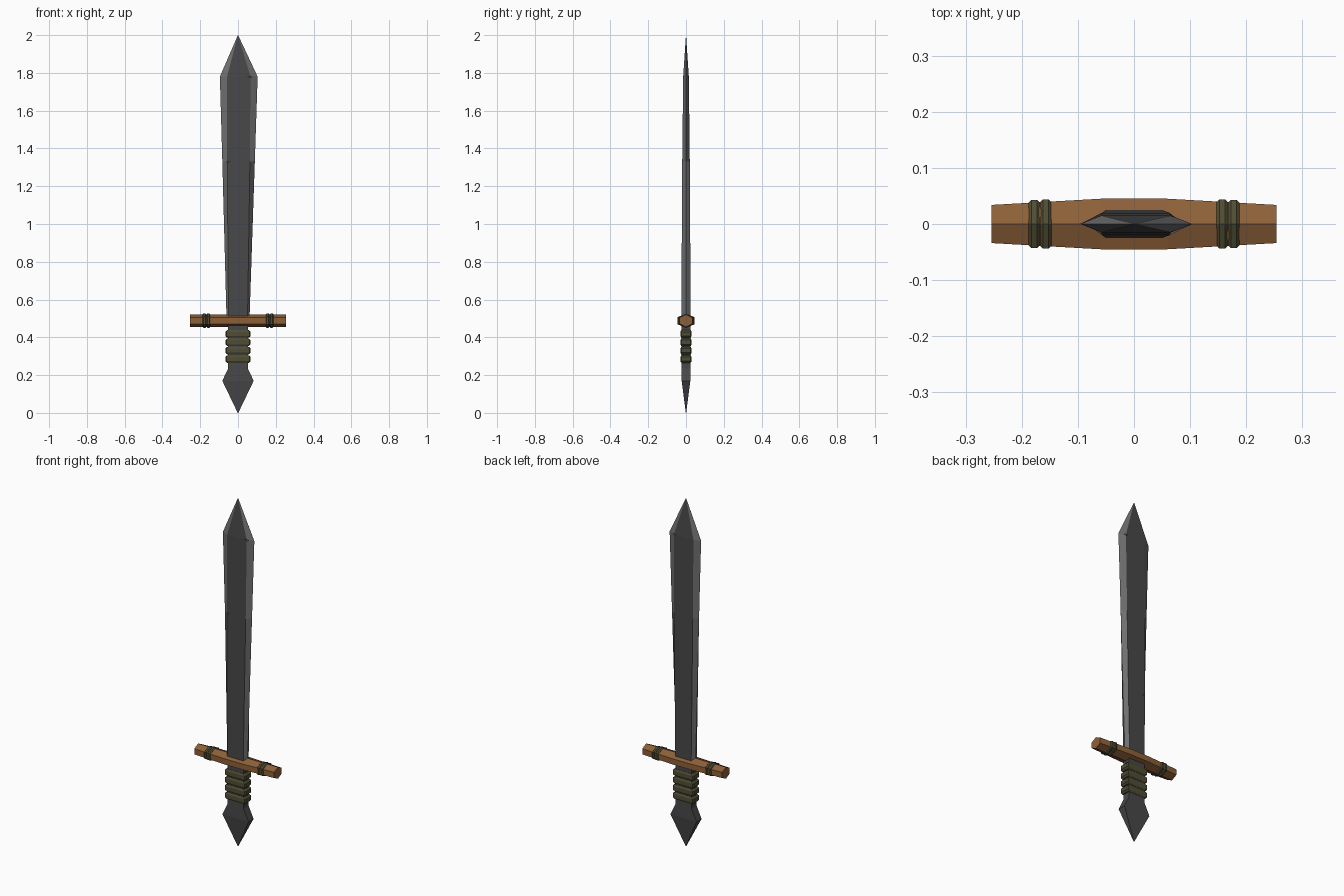
import bpy, bmesh
from mathutils import Matrix, Vector

old = bpy.data.objects.get("Cube")
if old:
    bpy.data.objects.remove(old)


def material(name, rgb):
    m = bpy.data.materials.new(name)
    m.use_nodes = True
    m.diffuse_color = (*rgb, 1)
    m.node_tree.nodes["Principled BSDF"].inputs["Base Color"].default_value = (*rgb, 1)
    return m


dark_steel = material("dark steel", (0.065, 0.065, 0.067))
edge_steel = material("edge steel", (0.16, 0.16, 0.162))
wood = material("brown wood", (0.27, 0.118, 0.04))
cord = material("olive cord", (0.08, 0.074, 0.034))


def finish(name, bm, mats):
    bmesh.ops.remove_doubles(bm, verts=bm.verts, dist=1e-5)
    bmesh.ops.recalc_face_normals(bm, faces=bm.faces)
    mesh = bpy.data.meshes.new(name)
    bm.to_mesh(mesh)
    bm.free()
    for m in mats:
        mesh.materials.append(m)
    ob = bpy.data.objects.new(name, mesh)
    bpy.context.collection.objects.link(ob)
    return ob


def loft(name, rings, mats, rule=None):
    """Bridge successive rings of equal length and cap both ends."""
    bm = bmesh.new()
    loops = [[bm.verts.new(p) for p in ring] for ring in rings]
    n = len(loops[0])
    for a, b in zip(loops, loops[1:]):
        for i in range(n):
            j = (i + 1) % n
            f = bm.faces.new((a[i], a[j], b[j], b[i]))
            f.material_index = rule(i) if rule else 0
    bm.faces.new(loops[0])
    bm.faces.new(loops[-1])
    bmesh.ops.dissolve_degenerate(bm, dist=1e-5, edges=bm.edges)
    return finish(name, bm, mats)


# Section shapes
def blade_ring(z, edge, flat, t, shift=0):
    pts = ((edge, 0), (flat, t), (-flat, t), (-edge, 0), (-flat, -t), (flat, -t))
    return [(x + shift, y, z) for x, y in pts]


def box_ring(z, w, t):
    return [(w, t, z), (-w, t, z), (-w, -t, z), (w, -t, z)]


def clipped_ring(z, w, t, c):
    return [(w, t - c, z), (w - c, t, z), (c - w, t, z), (-w, t - c, z),
            (-w, c - t, z), (c - w, -t, z), (w - c, -t, z), (w, c - t, z)]


GUARD_Z = 0.488


def hex_ring(x, ry, rz):
    pts = ((0, rz), (ry, rz * 0.5), (ry, -rz * 0.5), (0, -rz), (-ry, -rz * 0.5), (-ry, rz * 0.5))
    return [(x, y, GUARD_Z + z) for y, z in pts]


# Blade: dark flats, lighter ground edges
blade = loft("blade", [
    blade_ring(0.47, 0.06, 0.05, 0.025),
    blade_ring(1.33, 0.086, 0.06, 0.02, 0.003),
    blade_ring(1.78, 0.1, 0.062, 0.015, 0.004),
    blade_ring(2.0, 0.0006, 0.0004, 0.0003),
], [dark_steel, edge_steel], lambda i: 0 if i in (1, 4) else 1)

# Battle nicks along the ridges of the blade
bm = bmesh.new()
for x, y, z in ((-0.064, -0.02, 1.33), (0.066, -0.016, 1.78),
                (0.066, 0.016, 1.78), (-0.058, 0.023, 0.87)):
    side = 1 if x > 0 else -1
    spin = Matrix.Rotation(-side * 1.5708, 4, "Y")
    size = Matrix.Diagonal(Vector((1, 0.7, 1, 1)))
    bmesh.ops.create_cone(bm, cap_ends=True, segments=4, radius1=0.011, radius2=0,
                          depth=0.045, matrix=Matrix.Translation((x, y, z)) @ size @ spin)
for f in bm.faces:
    f.material_index = 1
cutter = finish("nick_cutter", bm, [dark_steel, edge_steel])
cutter.hide_render = True
cut = blade.modifiers.new("nicks", "BOOLEAN")
cut.operation = "DIFFERENCE"
cut.solver = "EXACT"
cut.object = cutter
graph = bpy.context.evaluated_depsgraph_get()
nicked = bpy.data.meshes.new_from_object(blade.evaluated_get(graph))
blade.modifiers.clear()
blade.data = nicked
bpy.data.objects.remove(cutter)

# Tang and pointed pommel in one piece
loft("tang_and_pommel", [
    box_ring(0.0, 0.0015, 0.001),
    box_ring(0.17, 0.083, 0.023),
    box_ring(0.235, 0.052, 0.023),
    box_ring(0.48, 0.052, 0.023),
], [dark_steel])

# Wooden crossguard
loft("crossguard", [hex_ring(x, ry, 0.033) for x, ry in
                    ((-0.254, 0.034), (-0.06, 0.045), (0.06, 0.045), (0.254, 0.034))], [wood])

# Cord bands round the crossguard
for side, label in ((1, "left"), (-1, "right")):
    for k in range(2):
        c = side * (0.157 + 0.021 * k)
        loft(f"guard_band_{label}_{k + 1}", [
            hex_ring(c + dx, 0.044 - 0.001 * k - inset, 0.038 - inset)
            for dx, inset in ((-0.01, 0.005), (-0.005, 0), (0.005, 0), (0.01, 0.005))], [cord])

# Cord coils round the grip
for k in range(4):
    c = 0.285 + 0.0445 * k
    loft(f"grip_coil_{k + 1}", [
        clipped_ring(c + dz, 0.067 - inset, 0.03 - inset * 0.6, 0.006)
        for dz, inset in ((-0.02, 0.009), (-0.011, 0), (0.011, 0), (0.02, 0.009))], [cord])
